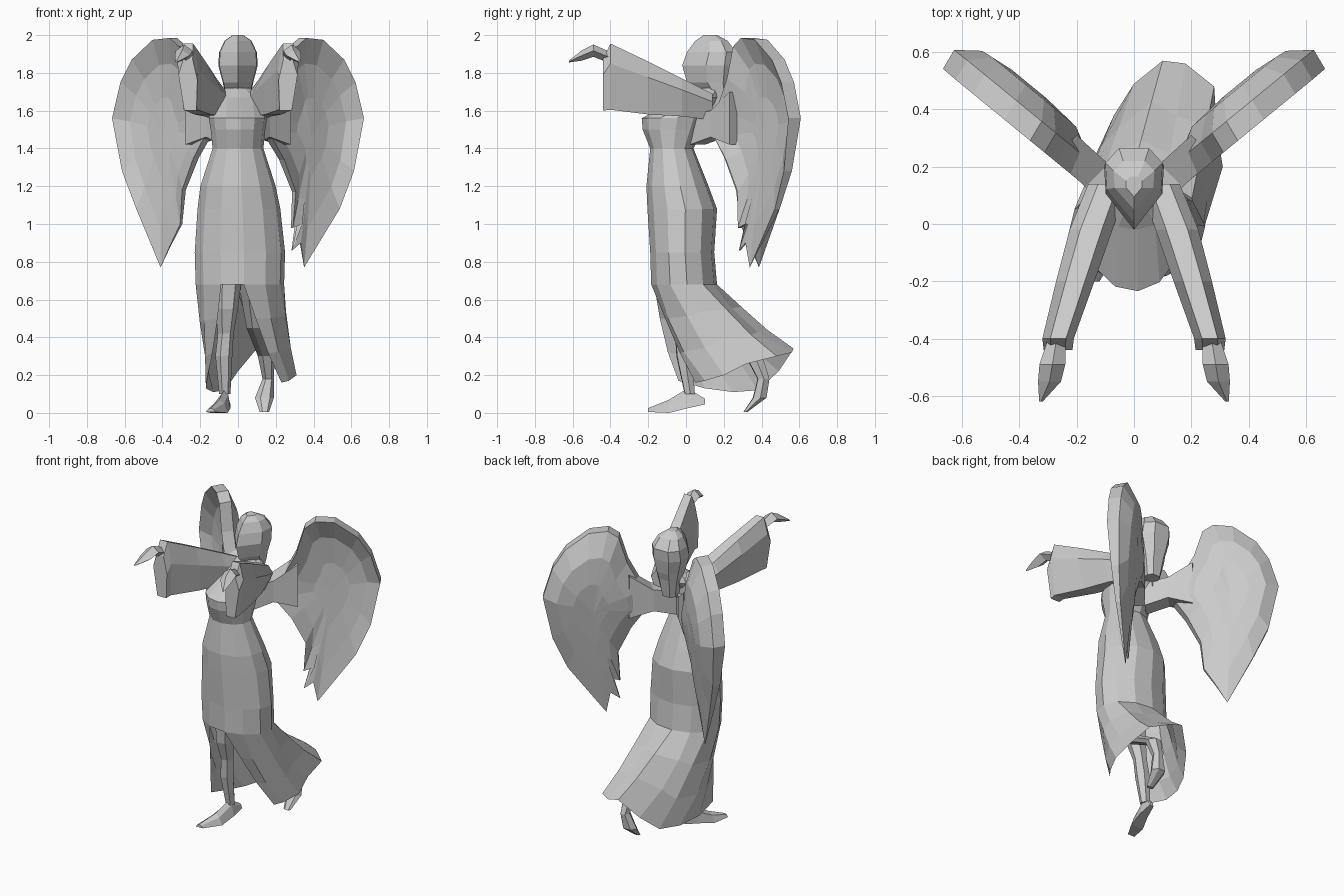
import bpy, bmesh
from math import sin, cos, radians
from mathutils import Vector

cube = bpy.data.objects.get("Cube")
if cube:
    bpy.data.objects.remove(cube)

stone = bpy.data.materials.new("pale_stone")
stone.use_nodes = True
COLOR = (0.6, 0.6, 0.6, 1)
stone.diffuse_color = COLOR
stone.node_tree.nodes["Principled BSDF"].inputs["Base Color"].default_value = COLOR


def loft(name, rings, caps=(True, True), open_from=None):
    """Skin a list of equal rings; rings after open_from leave a slit at the seam."""
    bm = bmesh.new()
    rows = [[bm.verts.new(p) for p in ring] for ring in rings]
    n = len(rows[0])
    for i, (a, b) in enumerate(zip(rows, rows[1:])):
        count = n if open_from is None or i < open_from else n - 1
        for k in range(count):
            j = (k + 1) % n
            bm.faces.new((a[k], a[j], b[j], b[k]))
    for use, row in zip(caps, (rows[0], rows[-1])):
        if use:
            middle = bm.verts.new(sum((v.co for v in row), Vector()) / n)
            for k in range(n):
                bm.faces.new((row[k], row[(k + 1) % n], middle))
    bmesh.ops.recalc_face_normals(bm, faces=bm.faces)
    mesh = bpy.data.meshes.new(name)
    bm.to_mesh(mesh)
    bm.free()
    mesh.materials.append(stone)
    obj = bpy.data.objects.new(name, mesh)
    bpy.context.collection.objects.link(obj)
    return obj


def ellipse(z, cx, cy, rx, ry, n=12, start=25):
    angles = [radians(start + 360 * k / n) for k in range(n)]
    return [Vector((cx - rx * sin(a), cy - ry * cos(a), z)) for a in angles]


def limb(name, sections, outline, side=1):
    """Loft upright sections (y, centre x, bottom, top, half width)."""
    loft(name, [[Vector((side * (cx + u * hw), y, lo + v * (hi - lo))) for u, v in outline]
                for y, cx, lo, hi, hw in sections])


# Dress: closed bodice and hips, then an open, swept skirt
bodice = [ellipse(*r) for r in (
    (1.72, 0, .12, .065, .07), (1.67, 0, .08, .13, .10), (1.56, 0, -.06, .155, .175),
    (1.5, 0, -.07, .145, .16), (1.4, 0, -.075, .135, .115), (1.2, 0, -.045, .2, .165),
    (1.08, .005, -.02, .22, .185), (.85, .01, -.02, .24, .17), (.68, .01, -.01, .235, .175))]
hem = [Vector(p) for p in (
    (-.17, -.04, .17), (-.17, .1, .13), (-.13, .25, .11), (-.07, .38, .12),
    (0, .49, .22), (.1, .57, .34), (.18, .56, .32), (.28, .48, .3),
    (.29, .32, .26), (.31, .2, .2), (.27, .1, .17), (.23, .05, .16))]


def drape(t, sweep):
    ring = []
    for k, (a, b) in enumerate(zip(bodice[-1], hem)):
        p = a.lerp(b, sweep + (.05 if k % 2 else -.04))
        p.z = a.z + (b.z - a.z) * t
        ring.append(p)
    return ring


loft("dress", bodice + [drape(.35, .27), drape(.7, .6), hem], (True, False), len(bodice) - 1)

# Head with pointed face and hair falling to the nape
FACE = [(0, -1), (.9, -.1), (.95, .6), (.5, 1), (-.5, 1), (-.95, .6), (-.9, -.1)]
loft("head", [[Vector((u * rx, cy + v * ry, z)) for u, v in FACE] for z, cy, rx, ry in (
    (1.58, .14, .05, .07), (1.7, .15, .075, .08), (1.75, .125, .085, .12),
    (1.84, .12, .11, .14), (1.91, .135, .105, .13), (1.97, .135, .075, .085),
    (2.0, .13, .03, .035))])

# Sleeves and hands
SLEEVE = [(-.5, 1), (.5, 1), (1, .7), (.4, 0), (-.9, 0), (-1, .6)]
HAND = [(-1, .5), (0, 1), (1, .5), (0, 0)]
for label, side in (("left", 1), ("right", -1)):
    limb(label + "_sleeve", (
        (.14, .09, 1.55, 1.69, .07), (-.02, .15, 1.57, 1.77, .075),
        (-.2, .205, 1.58, 1.86, .067), (-.4, .265, 1.605, 1.955, .055),
        (-.44, .265, 1.6, 1.87, .05)), SLEEVE, side)
    limb(label + "_hand", (
        (-.4, .27, 1.85, 1.91, .03), (-.49, .285, 1.885, 1.95, .045),
        (-.55, .295, 1.865, 1.92, .04), (-.62, .325, 1.855, 1.865, .006)), HAND, side)

# Wings: a rimmed blade, hollow in front and bulging behind
ARCH = [(.16, 1.46), (.18, 1.6), (.25, 1.77), (.29, 1.94), (.34, 1.985), (.43, 1.975),
        (.54, 1.87), (.6, 1.75), (.645, 1.56), (.6, 1.28), (.53, 1.08)]
RAGGED = [(.35, .77), (.33, .9), (.285, .86), (.335, 1.0), (.285, .98), (.295, 1.17), (.23, 1.34)]
PLAIN = [(.41, .77), (.36, .88), (.3, 1.0), (.285, 1.18), (.22, 1.35)]
CENTRE = Vector((.42, 1.5))


def wing_ring(outline, side, scale, shift):
    ring = []
    for p in outline:
        x, z = CENTRE + (Vector(p) - CENTRE) * scale
        d = shift * min(1, max(0, (z - .78) / .8))
        ring.append(Vector((side * (x - .5 * d), .05 + .82 * x + .85 * d, z)))
    return ring


for label, side, lower in (("left", 1, RAGGED), ("right", -1, PLAIN)):
    loft(label + "_wing", [wing_ring(ARCH + lower, side, s, d) for s, d in (
        (.35, .04), (.72, .02), (1, -.045), (1, .035), (.7, .1), (.35, .11))])
    # Root joining wing to back
    loft(label + "_wing_root", [[Vector((side * (x + i * .04), y - i * .04, z))
                                 for i, z in ((-1, lo), (1, lo), (1, hi), (-1, hi))]
                                for x, y, lo, hi in (
        (.04, .06, 1.42, 1.58), (.13, .17, 1.46, 1.6), (.24, .27, 1.42, 1.7))])

# Standing leg and foot
loft("right_leg", [ellipse(z, x, y, r, r, 6) for z, x, y, r in (
    (.75, -.05, -.06, .075), (.55, -.06, -.05, .06), (.42, -.065, -.02, .042),
    (.3, -.075, -.01, .045), (.1, -.07, .02, .03))])
FOOT = [(-1, 0), (-.6, .7), (0, 1), (.6, .7), (1, 0)]
limb("right_foot", ((.1, -.055, .045, .075, .015), (.01, -.07, .025, .13, .03),
                    (-.09, -.1, 0, .07, .045), (-.2, -.145, .005, .025, .025)), FOOT)

# Trailing leg with the toes pointing down
loft("left_leg", [ellipse(z, x, y, rx, ry, 6) for z, x, y, rx, ry in (
    (.7, .08, -.03, .08, .08), (.45, .1, .1, .055, .06), (.3, .15, .36, .045, .05),
    (.18, .16, .41, .03, .035), (.08, .14, .39, .05, .04), (.005, .14, .315, .025, .012))])
